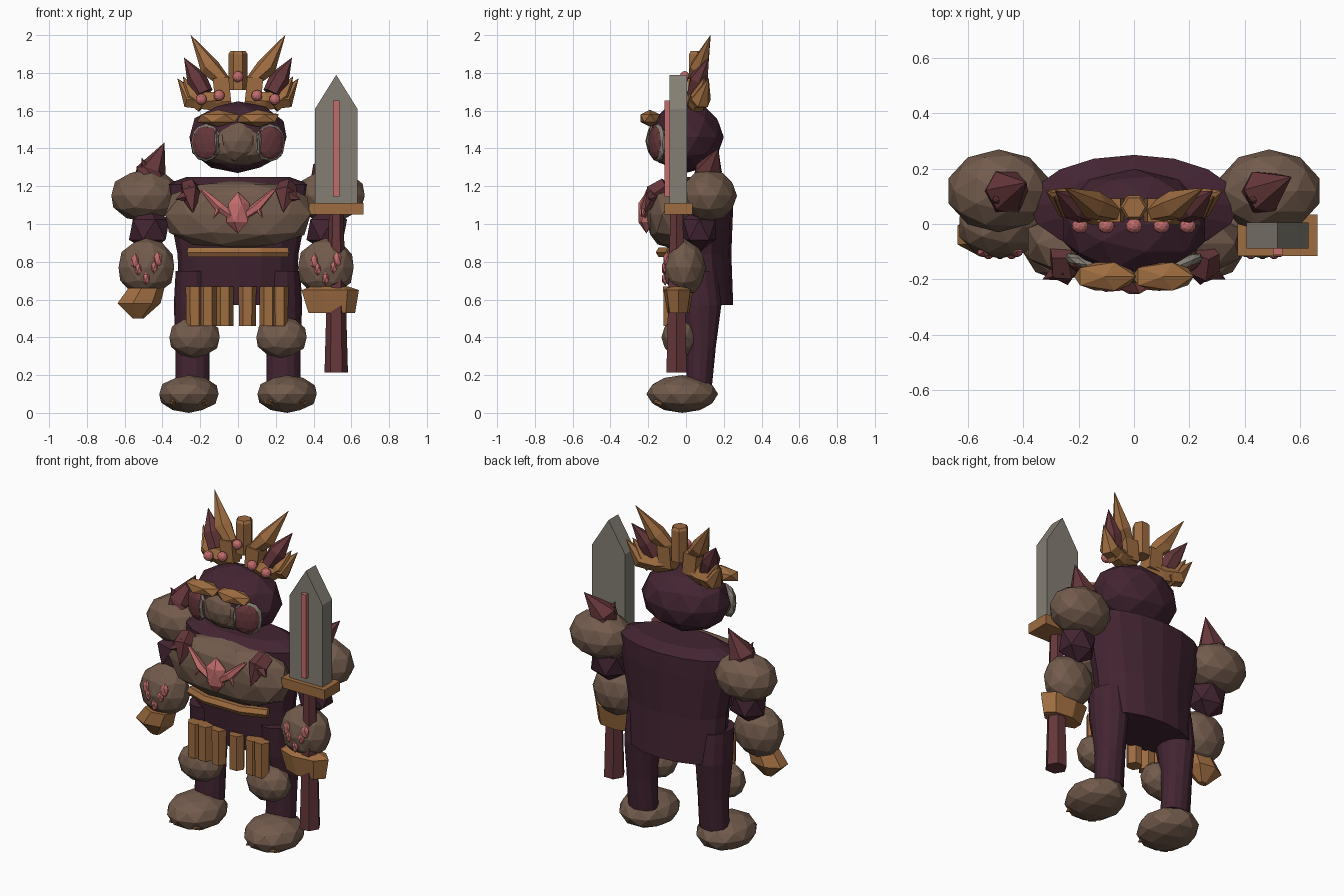
import bpy, bmesh, math
from mathutils import Vector, Matrix

cube = bpy.data.objects.get("Cube")
if cube:
    bpy.data.objects.remove(cube, do_unlink=True)


def material(name, red, green, blue):
    mat = bpy.data.materials.new(name)
    mat.use_nodes = True
    mat.diffuse_color = (red, green, blue, 1)
    shader = mat.node_tree.nodes["Principled BSDF"]
    shader.inputs["Base Color"].default_value = mat.diffuse_color
    return mat


BROWN = material("brown hide", .17, .105, .073)
PURPLE = material("dark purple cloth", .056, .018, .032)
BRONZE = material("bronze", .34, .15, .052)
MAROON = material("maroon", .13, .038, .043)
PINK = material("pink gem", .54, .15, .15)
STEEL = material("grey steel", .23, .21, .175)


def finish(bm, name, mat):
    bmesh.ops.recalc_face_normals(bm, faces=bm.faces)
    mesh = bpy.data.meshes.new(name)
    bm.to_mesh(mesh)
    bm.free()
    mesh.materials.append(mat)
    ob = bpy.data.objects.new(name, mesh)
    bpy.context.collection.objects.link(ob)
    return ob


def blob(name, mat, loc, size, detail=2, boxy=1, turn=0):
    """Faceted ellipsoid; boxy below one squares it off."""
    bm = bmesh.new()
    bmesh.ops.create_icosphere(bm, subdivisions=detail, radius=1)
    rot = Matrix.Rotation(turn, 3, 'Z')
    for v in bm.verts:
        shaped = [math.copysign(abs(c) ** boxy, c) * s for c, s in zip(v.co, size)]
        v.co = rot @ Vector(shaped) + Vector(loc)
    return finish(bm, name, mat)


def box(name, mat, loc, size, tilt=0):
    bm = bmesh.new()
    bmesh.ops.create_cube(bm, size=1)
    rot = Matrix.Rotation(tilt, 3, 'Y')
    for v in bm.verts:
        v.co = rot @ Vector([c * s for c, s in zip(v.co, size)]) + Vector(loc)
    return finish(bm, name, mat)


def skin(bm, rings):
    """Bridge a stack of vertex rings and cap both ends."""
    count = len(rings[0])
    for low, high in zip(rings, rings[1:]):
        for k in range(count):
            after = (k + 1) % count
            bm.faces.new((low[k], low[after], high[after], high[k]))
    bm.faces.new(rings[0][::-1])
    bm.faces.new(rings[-1])


def circle(sides):
    angles = [math.tau * k / sides for k in range(sides)]
    return [(math.cos(angle), math.sin(angle)) for angle in angles]


def path(name, mat, points, radii, sides=6):
    """Chain of tapering prisms along points; a zero radius gives a tip."""
    bm = bmesh.new()
    points = [Vector(p) for p in points]
    rings = []
    for i, (point, radius) in enumerate(zip(points, radii)):
        ahead = points[min(i + 1, len(points) - 1)]
        behind = points[max(i - 1, 0)]
        turn = (ahead - behind).to_track_quat('Z', 'Y')
        radius = max(radius, .001)
        rings.append([bm.verts.new(point + turn @ Vector((radius * c, radius * s, 0)))
                      for c, s in circle(sides)])
    skin(bm, rings)
    return finish(bm, name, mat)


def loft(name, mat, sections, sides):
    """Stack of ellipses given as (z, x, y, x radius, y radius)."""
    bm = bmesh.new()
    skin(bm, [[bm.verts.new((x + rx * c, y + ry * s, z)) for c, s in circle(sides)]
              for z, x, y, rx, ry in sections])
    return finish(bm, name, mat)


# Torso, chest and belt
loft("torso", PURPLE, [(.57, 0, .09, .31, .16), (.84, 0, .07, .32, .17), (1.1, 0, .07, .37, .18),
                       (1.21, 0, .07, .38, .18), (1.25, 0, .07, .27, .12)], sides=16)
blob("chest", BROWN, (0, -.07, 1.05), (.4, .14, .18), boxy=.8)
path("belt", BRONZE, [(-.26, -.08, .85), (-.12, -.13, .85), (.12, -.13, .85), (.26, -.08, .85)],
     radii=[.03] * 4)
for x in (-.23, -.16, -.07, .05, .16, .22):
    path("skirt_plate", BRONZE, [(x, -.08, .46), (x, -.08, .67)], radii=[.045, .047])

# Chest emblem and chest spikes
blob("emblem_gem", PINK, (0, -.21, 1.06), (.07, .05, .11), detail=1)
for side in (-1, 1):
    elbow = (side * .1, -.22, 1.09)
    path("emblem_arm", PINK, [(side * .03, -.22, 1.04), elbow, (side * .19, -.2, 1.18)],
         radii=[.02, .026, .01], sides=5)
    path("emblem_barb", PINK, [elbow, (side * .13, -.23, 1.03)], radii=[.02, 0], sides=5)
    root = (side * .25, -.16, 1.16)
    path("chest_spike", MAROON, [(side * .26, -.1, 1.2), root, (side * .24, -.22, 1.06)],
         radii=[.05, .06, 0], sides=5)
    path("chest_side_spike", MAROON, [root, (side * .33, -.2, 1.13)], radii=[.05, 0], sides=5)

# Legs
for side in (-1, 1):
    hip = side * .24
    loft("leg", PURPLE, [(.15, hip, .07, .09, .07), (.35, hip, .08, .09, .08),
                         (.57, hip, .07, .1, .12), (.75, hip, .05, .09, .12)], sides=14)
    blob("knee", BROWN, (side * .23, -.03, .4), (.14, .1, .11))
    blob("foot", BROWN, (side * .26, -.02, .1), (.165, .19, .1))
    for spread in (-.08, .08):
        x = side * .26 + spread
        path("toe_claw", BRONZE, [(x, -.13, .06), (x, -.18, .06)], radii=[.025, 0])

# Arms
for side, wrist in ((-1, -.485), (1, .465)):
    blob("shoulder", BROWN, (side * .49, .12, 1.15), (.19, .15, .14))
    blob("upper_arm", PURPLE, (side * .47, .07, .97), (.12, .1, .12), detail=1)
    blob("forearm", BROWN, (wrist, -.01, .77), (.155, .115, .155))
    for spread, z in ((-.06, .8), (0, .75), (.06, .81)):
        blob("forearm_stud", PINK, (wrist + spread, -.1, z), (.026, .022, .045), detail=1)
        blob("forearm_stud_small", PINK, (wrist + spread * .7, -.11, z - .04),
             (.02, .02, .035), detail=1)
loft("right_hand", BRONZE, [(.5, -.53, -.04, .03, .02), (.58, -.53, -.04, .12, .08),
                            (.66, -.49, -.04, .1, .07)], sides=7)
loft("left_hand", BRONZE, [(.53, .49, -.04, .13, .06), (.65, .48, -.04, .16, .08),
                           (.67, .48, -.04, .1, .05)], sides=7)
for x, tip in ((-.46, (-.39, .15, 1.43)), (.47, (.57, .17, 1.4))):
    path("shoulder_spike", MAROON, [(x, .11, 1.2), (x, .12, 1.28), tip], radii=[.09, .08, 0])
    path("shoulder_barb", MAROON, [(x, .11, 1.22), (x - .05, .08, 1.35)], radii=[.06, 0])

# Head and face
blob("head", PURPLE, (0, 0, 1.46), (.27, .2, .19))
blob("mask", BROWN, (0, -.085, 1.43), (.24, .115, .125))
blob("snout", BROWN, (0, -.125, 1.44), (.12, .09, .12))
for side in (-1, 1):
    cheek = side * .17
    turn = side * .4
    blob("cheek_rim", STEEL, (cheek, -.148, 1.43), (.085, .028, .1), boxy=.9, turn=turn)
    blob("cheek_panel", MAROON, (cheek, -.158, 1.43), (.078, .03, .09), boxy=.9, turn=turn)
    x = side * .115
    path("tusk", STEEL, [(x, -.18, 1.37), (x, -.2, 1.44), (x, -.19, 1.52)],
         radii=[.01, .01, 0], sides=4)
    blob("brow", BRONZE, (side * .105, -.19, 1.56), (.125, .06, .045), detail=1)

# Crown
path("crown_center", BRONZE, [(0, .06, 1.71), (0, .06, 1.9), (0, .06, 1.915)],
     radii=[.05, .05, .04])
for x, z in ((0, 1.78), (-.1, 1.68), (.1, 1.68), (-.195, 1.66), (.195, 1.66)):
    blob("crown_gem", PINK, (x, -.007, z), (.03, .027, .03))
for side in (-1, 1):
    box("crown_block", BRONZE, (side * .085, .05, 1.71), (.085, .085, .13), tilt=side * .1)
    path("crown_band", BRONZE, [(side * .04, .05, 1.67), (side * .14, .05, 1.65),
                                (side * .25, .08, 1.66), (side * .32, .12, 1.77)],
         radii=[.035, .055, .055, 0])
    path("crown_low_spike", BRONZE, [(side * .18, .06, 1.63), (side * .24, .07, 1.68),
                                     (side * .29, .1, 1.78)], radii=[.05, .05, 0])
    path("crown_horn", BRONZE, [(side * .07, .04, 1.75), (side * .15, .07, 1.83),
                                (side * .25, .13, 2)], radii=[.035, .054, 0])
    path("crown_dark_spike", MAROON, [(side * .18, .05, 1.69), (side * .22, .07, 1.77),
                                      (side * .285, .12, 1.88)], radii=[.05, .054, 0])

# Sword
center, half = .52, .112
outline = [(center - half, 1.1), (center + half, 1.1), (center + half, 1.61),
           (center, 1.79), (center - half, 1.61)]
blade = bmesh.new()
skin(blade, [[blade.verts.new((x, y, z)) for x, z in outline] for y in (-.088, .005)])
finish(blade, "sword_blade", STEEL)
box("blade_inlay", PINK, (center, -.095, 1.4), (.034, .035, .51))
box("sword_guard", BRONZE, (center, -.04, 1.08), (.29, .15, .06))
path("sword_handle", MAROON, [(center, -.05, .215), (center, -.05, 1.07)], radii=[.062, .038])
